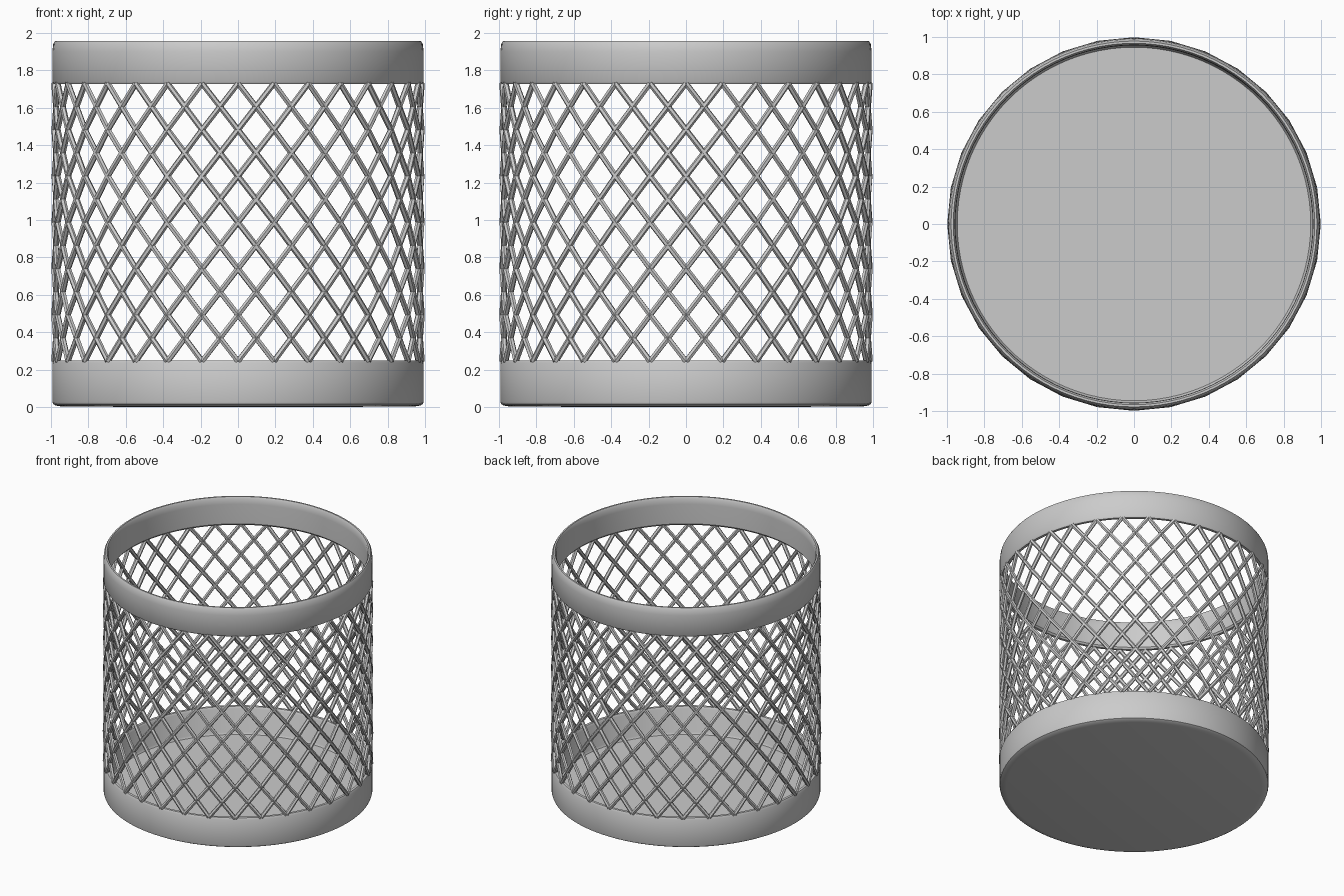
import bpy, bmesh
from math import sin, cos, pi

if "Cube" in bpy.data.objects:
    bpy.data.objects.remove(bpy.data.objects["Cube"])

COLS, ROWS = 32, 6          # lattice cells around and up
Z0, Z1 = 0.245, 1.73        # lattice bottom and top
R_WIRE, WIRE = 0.983, 0.0155


def lathe(name, profile, closed, segments=96):
    """Spin an (r, z) profile around the z axis."""
    bm = bmesh.new()
    vs = [bm.verts.new((r, 0, z)) for r, z in profile]
    es = [bm.edges.new(p) for p in zip(vs, vs[1:])]
    if closed:
        es.append(bm.edges.new((vs[-1], vs[0])))
    bmesh.ops.spin(bm, geom=vs + es, cent=(0, 0, 0), axis=(0, 0, 1),
                   angle=2 * pi, steps=segments, use_duplicate=False)
    bmesh.ops.remove_doubles(bm, verts=bm.verts, dist=1e-5)
    bmesh.ops.recalc_face_normals(bm, faces=bm.faces)
    mesh = bpy.data.meshes.new(name)
    bm.to_mesh(mesh)
    bm.free()
    ob = bpy.data.objects.new(name, mesh)
    bpy.context.collection.objects.link(ob)
    bpy.ops.object.select_all(action='DESELECT')
    ob.select_set(True)
    bpy.context.view_layer.objects.active = ob
    bpy.ops.object.shade_smooth_by_angle(angle=0.6)
    return ob


# Top rim band with softened edges
lathe("top_rim", [
    (0.955, 1.74), (0.965, 1.727), (0.985, 1.727), (0.993, 1.74),
    (0.993, 1.90), (0.988, 1.94), (0.978, 1.957), (0.966, 1.957),
    (0.957, 1.94), (0.955, 1.90)], True)

# Base cup: underside, outer band, inner band and floor
lathe("base_cup", [
    (0, 0), (0.94, 0.002), (0.975, 0.008), (0.989, 0.016), (0.993, 0.03),
    (0.993, 0.235), (0.985, 0.25), (0.965, 0.25), (0.955, 0.235),
    (0.955, 0.045), (0.945, 0.03), (0, 0.03)], False)

# Wire lattice: crossing helical strands, straight across each cell
curve = bpy.data.curves.new("wire_lattice", 'CURVE')
curve.dimensions = '3D'
curve.bevel_depth = WIRE
curve.bevel_resolution = 1
curve.use_fill_caps = True
for direction in (1, -1):
    for start in range(COLS):
        strand = curve.splines.new('POLY')
        strand.points.add(ROWS)
        for k, p in enumerate(strand.points):
            a = 2 * pi * (start + direction * k) / COLS
            p.co = (R_WIRE * cos(a), R_WIRE * sin(a), Z0 + (Z1 - Z0) * k / ROWS, 1)
lattice = bpy.data.objects.new("wire_lattice", curve)
bpy.context.collection.objects.link(lattice)
bpy.ops.object.select_all(action='DESELECT')
lattice.select_set(True)
bpy.context.view_layer.objects.active = lattice
bpy.ops.object.convert(target='MESH')
bpy.ops.object.shade_smooth_by_angle(angle=0.6)
